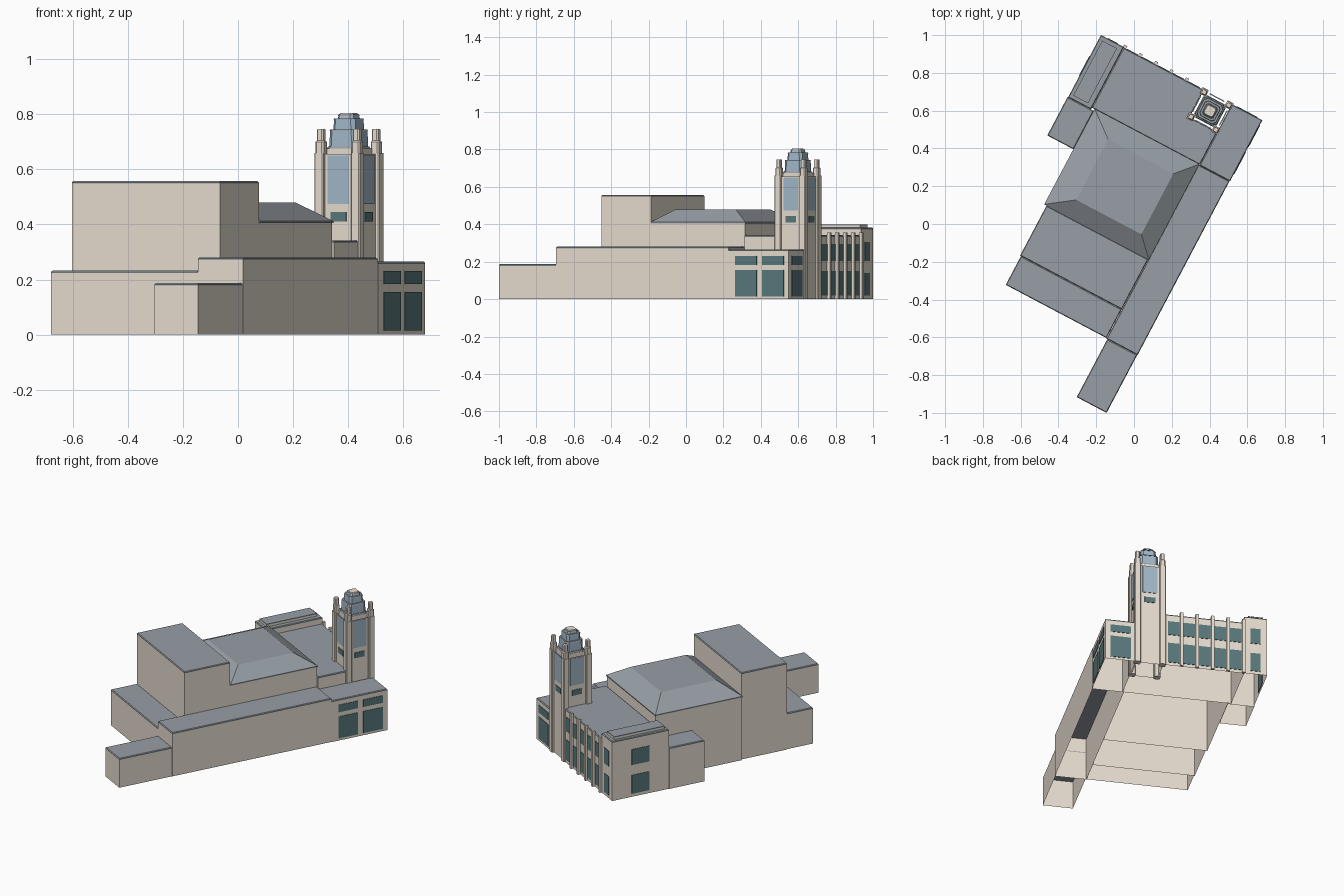
import bpy, bmesh, math

if "Cube" in bpy.data.objects:
    bpy.data.objects.remove(bpy.data.objects["Cube"])

ANGLE = math.radians(-27.85)   # whole plan is turned on the grid


def mat(name, rgb):
    m = bpy.data.materials.new(name)
    m.diffuse_color = (*rgb, 1)
    m.use_nodes = True
    m.node_tree.nodes["Principled BSDF"].inputs["Base Color"].default_value = m.diffuse_color
    return m


WALL = mat("limestone", (0.80, 0.73, 0.63))
ROOF = mat("roof_grey", (0.31, 0.345, 0.375))
GLASS = mat("teal_glass", (0.10, 0.19, 0.20))
BLUE = mat("pale_blue_glass", (0.36, 0.48, 0.58))


def finish(name, bm, material):
    me = bpy.data.meshes.new(name)
    bm.normal_update()
    bm.to_mesh(me)
    bm.free()
    me.materials.append(material)
    ob = bpy.data.objects.new(name, me)
    ob.rotation_euler.z = ANGLE
    bpy.context.collection.objects.link(ob)
    return ob


def prism(name, rings, material, open_ends=False):
    """Loft of equal-length plan outlines: rings = [(outline, z), ...]"""
    bm = bmesh.new()
    loops = [[bm.verts.new((x, y, z)) for x, y in pts] for pts, z in rings]
    n = len(loops[0])
    for a, b in zip(loops, loops[1:]):
        for i in range(n):
            j = (i + 1) % n
            bm.faces.new((a[i], a[j], b[j], b[i]))
    if not open_ends:
        bm.faces.new(loops[0][::-1])
        bm.faces.new(loops[-1])
    return finish(name, bm, material)


def rect(u0, u1, v0, v1):
    return [(u0, v0), (u1, v0), (u1, v1), (u0, v1)]


def box(name, u0, u1, v0, v1, z0, z1, material=WALL, open_ends=False):
    r = rect(u0, u1, v0, v1)
    return prism(name, [(r, z0), (r, z1)], material, open_ends)


def inset(pts, d):
    """Move a counter-clockwise right-angled outline inwards by d"""
    out, n = [], len(pts)
    for i, (x, y) in enumerate(pts):
        for (ax, ay), (bx, by) in ((pts[i - 1], pts[i]), (pts[i], pts[(i + 1) % n])):
            l = math.hypot(bx - ax, by - ay)
            x, y = x - (by - ay) / l * d, y + (bx - ax) / l * d
        out.append((x, y))
    return out


def block(name, outline, h):
    """Open-bottomed wall shell under a thin roof slab with a chamfered rim"""
    t = 0.009
    prism(name + "_walls", [(outline, 0), (outline, h - t)], WALL, True)
    prism(name + "_roof", [(outline, h - t), (outline, h - t / 2),
                           (inset(outline, 0.004), h)], ROOF)


def octa(cu, cv, h, c):
    """Square outline of half width h with corners cut by c"""
    k = h - c
    return [(cu + a, cv + b) for a, b in
            [(-k, -h), (k, -h), (h, -k), (h, k), (k, h), (-k, h), (-h, k), (-h, -k)]]


TU, TV, H = 0.076, 0.717, 0.080   # tower centre and half width

# Main building masses
block("end_annex", rect(0.160, 0.339, -0.952, -0.605), 0.187)
block("side_wing", rect(0.155, 0.341, -0.605, 0.437), 0.280)
block("corner_pavilion", rect(0.162, 0.344, 0.437, 0.803), 0.265)
block("rear_low_block", rect(-0.450, 0.153, -0.602, -0.430), 0.232)
block("stage_house", rect(-0.455, 0.154, -0.430, -0.130), 0.557)
block("left_pavilion", rect(-0.622, -0.485, 0.430, 0.803), 0.382)
block("left_annex", rect(-0.625, -0.468, 0.200, 0.430), 0.265)
# Lobby wraps around the tower
block("lobby", [(-0.485, 0.440), (0.162, 0.440), (0.162, TV - H),
                (TU - H, TV - H), (TU - H, 0.800), (-0.485, 0.800)], 0.342)

# Raised panel on the left pavilion roof
box("raised_parapet", -0.602, -0.514, 0.451, 0.780, 0.382, 0.394)
box("raised_parapet_roof", -0.602, -0.514, 0.451, 0.780, 0.394, 0.400, ROOF)

# Auditorium with hipped, flat-topped roof
box("auditorium_walls", -0.465, 0.154, -0.130, 0.438, 0, 0.405, WALL, True)
eave = rect(-0.469, 0.158, -0.130, 0.442)
prism("auditorium_hip_roof", [(eave, 0.405), (eave, 0.412),
                              (rect(-0.330, 0.060, -0.030, 0.332), 0.480)], ROOF)

# Lobby facade: pilasters and window bays
step = 0.0925
for i in range(5):
    u = -0.480 + i * step
    box("pilaster", u - 0.009, u + 0.009, 0.798, 0.816, 0, 0.356)
    for z0, z1 in ((0.02, 0.15), (0.205, 0.295)):
        box("lobby_window", u + 0.012, u + step - 0.012, 0.797, 0.803, z0, z1, GLASS)

# Left pavilion windows, front and side
for z0, z1 in ((0.02, 0.14), (0.205, 0.305)):
    box("left_front_window", -0.582, -0.522, 0.800, 0.806, z0, z1, GLASS)
    box("left_side_window", -0.625, -0.619, 0.560, 0.675, z0, z1, GLASS)

# Corner pavilion windows, side and front
for z0, z1 in ((0.015, 0.155), (0.183, 0.230)):
    for v0 in (0.481, 0.644):
        box("pavilion_side_window", 0.341, 0.347, v0, v0 + 0.129, z0, z1, GLASS)
    box("pavilion_front_window", 0.192, 0.314, 0.800, 0.806, z0, z1, GLASS)

# Tower shaft, an open shell
box("tower_shaft", TU - H, TU + H, TV - H, TV + H, 0, 0.655, WALL, True)

# Tower windows on all four faces
for z0, z1, m in ((0.410, 0.445, GLASS), (0.475, 0.650, BLUE)):
    w = 0.044 if m is BLUE else 0.032
    for s in (-1, 1):
        a, b = sorted((s * (H - 0.003), s * (H + 0.003)))
        box("tower_window", TU - w, TU + w, TV + a, TV + b, z0, z1, m)
        box("tower_window", TU + a, TU + b, TV - w, TV + w, z0, z1, m)

# Corner piers with stepped turrets
for su in (-1, 1):
    for sv in (-1, 1):
        cu, cv = TU + su * 0.075, TV + sv * 0.075
        pier = octa(cu, cv, 0.019, 0.004)
        prism("corner_pier", [(pier, 0), (pier, 0.660)], WALL)
        cu, cv = TU + su * 0.074, TV + sv * 0.074
        lo, hi = octa(cu, cv, 0.017, 0.006), octa(cu, cv, 0.013, 0.005)
        prism("corner_turret", [(lo, 0.660), (lo, 0.700), (hi, 0.704), (hi, 0.743),
                                (octa(cu, cv, 0.011, 0.004), 0.747)], WALL)

# Stepped glass crown, each tier capped in grey
base = octa(TU, TV, 0.067, 0.012)
prism("crown_base", [(base, 0.640), (base, 0.675)], WALL)
for h, z0, z1 in ((0.066, 0.675, 0.683), (0.059, 0.683, 0.745),
                  (0.047, 0.745, 0.785), (0.034, 0.785, 0.800)):
    c = h * 0.28
    if h < 0.06:
        prism("crown_glass", [(octa(TU, TV, h - 0.001, c), z0),
                              (octa(TU, TV, h - 0.003, c), z1 - 0.006)], BLUE)
        z0 = z1 - 0.006
    prism("crown_cap", [(octa(TU, TV, h - 0.001, c), z0),
                        (octa(TU, TV, h - 0.004, c), z1)], ROOF)
prism("crown_top", [(octa(TU, TV, 0.027, 0.008), 0.800),
                    (octa(TU, TV, 0.025, 0.008), 0.805)], WALL)
